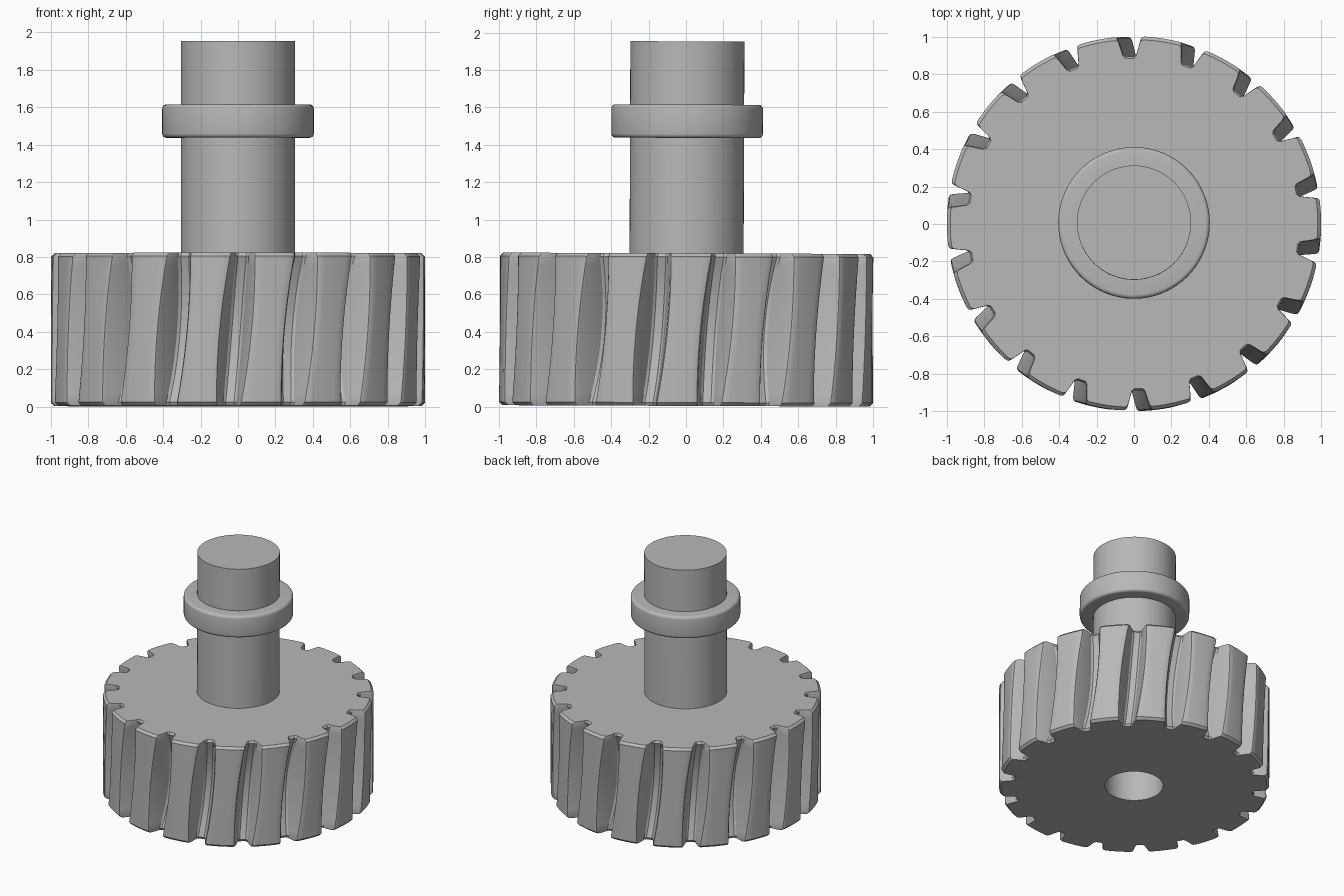
import bpy, bmesh, math
from mathutils import Matrix

if "Cube" in bpy.data.objects:
    bpy.data.objects.remove(bpy.data.objects["Cube"])

TEETH = 18
GEAR_LOW, GEAR_TOP = 0.004, 0.82
BORE_RADIUS, BORE_TOP = 0.215, 0.78
TILT = Matrix.Rotation(math.radians(-0.22), 4, 'X')

steel = bpy.data.materials.new("plain grey steel")
steel.use_nodes = True
GREY = (0.48, 0.48, 0.48, 1)
steel.diffuse_color = GREY
steel.node_tree.nodes["Principled BSDF"].inputs["Base Color"].default_value = GREY


def finish(bm, name, angle):
    bmesh.ops.recalc_face_normals(bm, faces=bm.faces)
    mesh = bpy.data.meshes.new(name)
    bm.to_mesh(mesh)
    bm.free()
    mesh.transform(TILT)
    mesh.materials.append(steel)
    ob = bpy.data.objects.new(name, mesh)
    bpy.context.collection.objects.link(ob)
    bpy.ops.object.select_all(action='DESELECT')
    ob.select_set(True)
    bpy.context.view_layer.objects.active = ob
    bpy.ops.object.shade_smooth_by_angle(angle=math.radians(angle))
    return ob


def loft(bm, rings):
    """Skin a list of equal vertex rings with quads."""
    rings = [[bm.verts.new(p) for p in ring] for ring in rings]
    for a, b in zip(rings, rings[1:]):
        n = len(a)
        for i in range(n):
            j = (i + 1) % n
            bm.faces.new((a[i], a[j], b[j], b[i]))
    return rings


def lathe(name, profile, sides=96):
    """Revolve (radius, height) points and cap both ends."""
    bm = bmesh.new()
    turns = [math.tau * i / sides for i in range(sides)]
    rings = loft(bm, [[(r * math.cos(t), r * math.sin(t), z) for t in turns]
                      for r, z in profile])
    bm.faces.new(rings[0])
    bm.faces.new(rings[-1])
    return finish(bm, name, 35)


def tooth_section(z):
    """Polar outline of the gear: groove deepest at mid height, slanting with z."""
    u = 2 * (z - GEAR_LOW) / (GEAR_TOP - GEAR_LOW) - 1
    depth = 0.10 + 0.085 * (1 - u * u)
    mouth = 0.033 + 0.25 * depth
    floor = 1 - depth
    half = [(floor + 0.012, 0.035 / floor), (0.982, mouth),
            (0.995, mouth + 0.007), (1.0, mouth + 0.02)]
    pitch = math.tau / TEETH
    arc = [(1.0, half[-1][1] + (pitch - 2 * half[-1][1]) * k / 6) for k in range(1, 6)]
    one = [(r, -a) for r, a in reversed(half)]
    one += [(floor, -0.022 / floor), (floor, 0.022 / floor)] + half + arc
    start = math.radians(-90.7 + 2.2 * u)
    return [(r, start + a + pitch * k) for k in range(TEETH) for r, a in one]


# Gear wheel: chamfered rims, curved slanting grooves, blind bore below
def ring(z, inset=0.0, radius=None):
    return [((radius or r - inset) * math.cos(a), (radius or r - inset) * math.sin(a), z)
            for r, a in tooth_section(z)]


def bore_ring(z):
    return [(BORE_RADIUS * math.cos(a), BORE_RADIUS * math.sin(a), z)
            for r, a in tooth_section(GEAR_LOW)]


gear = bmesh.new()
CHAMFER = 0.018
low, high = GEAR_LOW + CHAMFER, GEAR_TOP - CHAMFER
rings = [bore_ring(BORE_TOP), bore_ring(GEAR_LOW), ring(GEAR_LOW, CHAMFER)]
rings += [ring(low + (high - low) * i / 16) for i in range(17)]
rings.append(ring(GEAR_TOP, CHAMFER))
skinned = loft(gear, rings)
gear.faces.new(skinned[0])
gear.faces.new(skinned[-1])
finish(gear, "gear_wheel", 28)

# Shaft standing on the gear
lathe("shaft", [(0.305, GEAR_TOP - 0.02), (0.305, 1.953)])

# Collar with rounded edges
R, LOW, TOP, ROUND = 0.405, 1.437, 1.615, 0.022
steps = [math.pi / 2 * k / 4 for k in range(5)]
edge = [(R - ROUND + ROUND * math.sin(t), LOW + ROUND - ROUND * math.cos(t)) for t in steps]
edge += [(R - ROUND + ROUND * math.cos(t), TOP - ROUND + ROUND * math.sin(t)) for t in steps]
lathe("collar", [(0.29, LOW)] + edge + [(0.29, TOP)])
